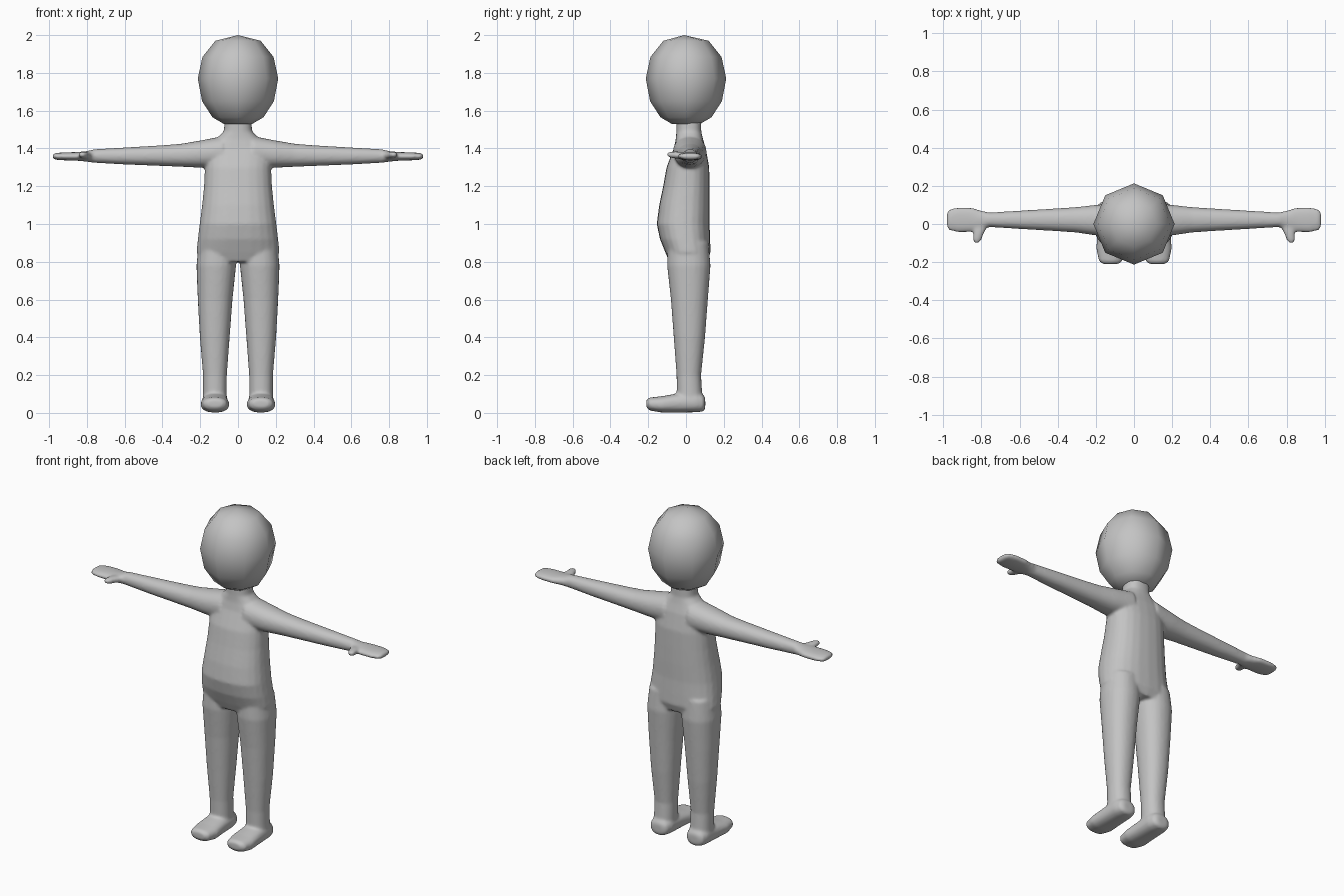
import bpy, bmesh, math

if "Cube" in bpy.data.objects:
    bpy.data.objects.remove(bpy.data.objects["Cube"])

grey = bpy.data.materials.new("plain grey")
grey.diffuse_color = (0.55, 0.55, 0.55, 1)
grey.use_nodes = True
grey.node_tree.nodes["Principled BSDF"].inputs["Base Color"].default_value = grey.diffuse_color


def loft(bm, axis, sections, side=1, n=24, power=2.4):
    """Closed skin through rounded sections (position, centre a, centre b, half a, half b)."""
    rings = []
    for t, ca, cb, ha, hb in sections:
        ring = []
        for i in range(n):
            ang = 2 * math.pi * i / n
            c, s = math.cos(ang), math.sin(ang)
            a = ca + ha * math.copysign(abs(c) ** (2 / power), c)
            b = cb + hb * math.copysign(abs(s) ** (2 / power), s)
            x, y, z = {"x": (t, a, b), "y": (a, t, b), "z": (a, b, t)}[axis]
            ring.append(bm.verts.new((x * side, y, z)))
        rings.append(ring)
    faces = [bm.faces.new(rings[0]), bm.faces.new(rings[-1])]
    for r0, r1 in zip(rings, rings[1:]):
        for i in range(n):
            j = (i + 1) % n
            faces.append(bm.faces.new((r0[i], r0[j], r1[j], r1[i])))
    bmesh.ops.recalc_face_normals(bm, faces=faces)


def make_object(name, bm):
    me = bpy.data.meshes.new(name)
    bm.to_mesh(me)
    bm.free()
    me.materials.append(grey)
    me.shade_smooth()
    ob = bpy.data.objects.new(name, me)
    bpy.context.collection.objects.link(ob)
    return ob


bm = bmesh.new()
# torso and neck
loft(bm, "z", [(.80, 0, .012, .19, .10), (.85, 0, .01, .22, .12), (.92, 0, -.005, .213, .133),
               (1.0, 0, -.015, .203, .14), (1.1, 0, -.008, .19, .134), (1.2, 0, .002, .18, .123),
               (1.3, 0, .01, .175, .113), (1.4, 0, .02, .17, .085), (1.45, 0, .018, .115, .072),
               (1.49, 0, .015, .075, .066), (1.56, 0, .015, .07, .065)])
for side in (1, -1):
    # leg
    loft(bm, "z", [(.03, .123, .02, .063, .07), (.12, .122, .018, .063, .067),
                   (.2, .122, .015, .063, .065), (.4, .123, .018, .079, .083),
                   (.6, .121, .018, .092, .098), (.78, .115, .015, .105, .115),
                   (.9, .11, .012, .098, .108)], side, power=2.2)
    # foot
    loft(bm, "y", [(-.21, .122, .05, .04, .02), (-.195, .122, .047, .062, .034),
                   (-.13, .122, .045, .076, .043), (-.05, .122, .052, .071, .05),
                   (.05, .122, .057, .068, .054), (.09, .122, .052, .056, .045),
                   (.102, .122, .05, .035, .03)], side)
    # arm and mitten hand
    loft(bm, "x", [(.08, .02, 1.38, .09, .085), (.2, .02, 1.37, .08, .072),
                   (.3, .022, 1.364, .067, .061), (.4, .022, 1.362, .06, .055),
                   (.6, .022, 1.36, .048, .045), (.76, .022, 1.36, .038, .036),
                   (.80, .02, 1.358, .05, .028), (.85, .022, 1.358, .064, .023),
                   (.92, .022, 1.358, .066, .021), (.967, .022, 1.358, .056, .018),
                   (.982, .022, 1.358, .038, .01)], side, power=2.2)
    # thumb
    loft(bm, "y", [(.0, .80, 1.36, .04, .02), (-.05, .815, 1.365, .027, .019),
                   (-.083, .822, 1.367, .022, .016), (-.1, .825, 1.367, .012, .009)], side)
body = make_object("body", bm)
# blend the limbs into one soft skin
rem = body.modifiers.new("blend", "REMESH")
rem.mode = "VOXEL"
rem.voxel_size = 0.008
rem.use_smooth_shade = True
sm = body.modifiers.new("soften", "SMOOTH")
sm.factor = 0.5
sm.iterations = 8

# eight-sided head
bm = bmesh.new()
rings = []
for z, r in [(1.53, .075), (1.565, .135), (1.65, .19), (1.77, .213), (1.885, .188), (1.97, .12)]:
    rings.append([bm.verts.new((r * math.cos(k * math.pi / 4), r * math.sin(k * math.pi / 4), z))
                  for k in range(8)])
top = bm.verts.new((0, -.01, 2.0))
bm.faces.new(rings[0])
for k in range(8):
    j = (k + 1) % 8
    for r0, r1 in zip(rings, rings[1:]):
        bm.faces.new((r0[k], r0[j], r1[j], r1[k]))
    bm.faces.new((rings[-1][k], rings[-1][j], top))
bmesh.ops.recalc_face_normals(bm, faces=bm.faces)
make_object("head", bm)
